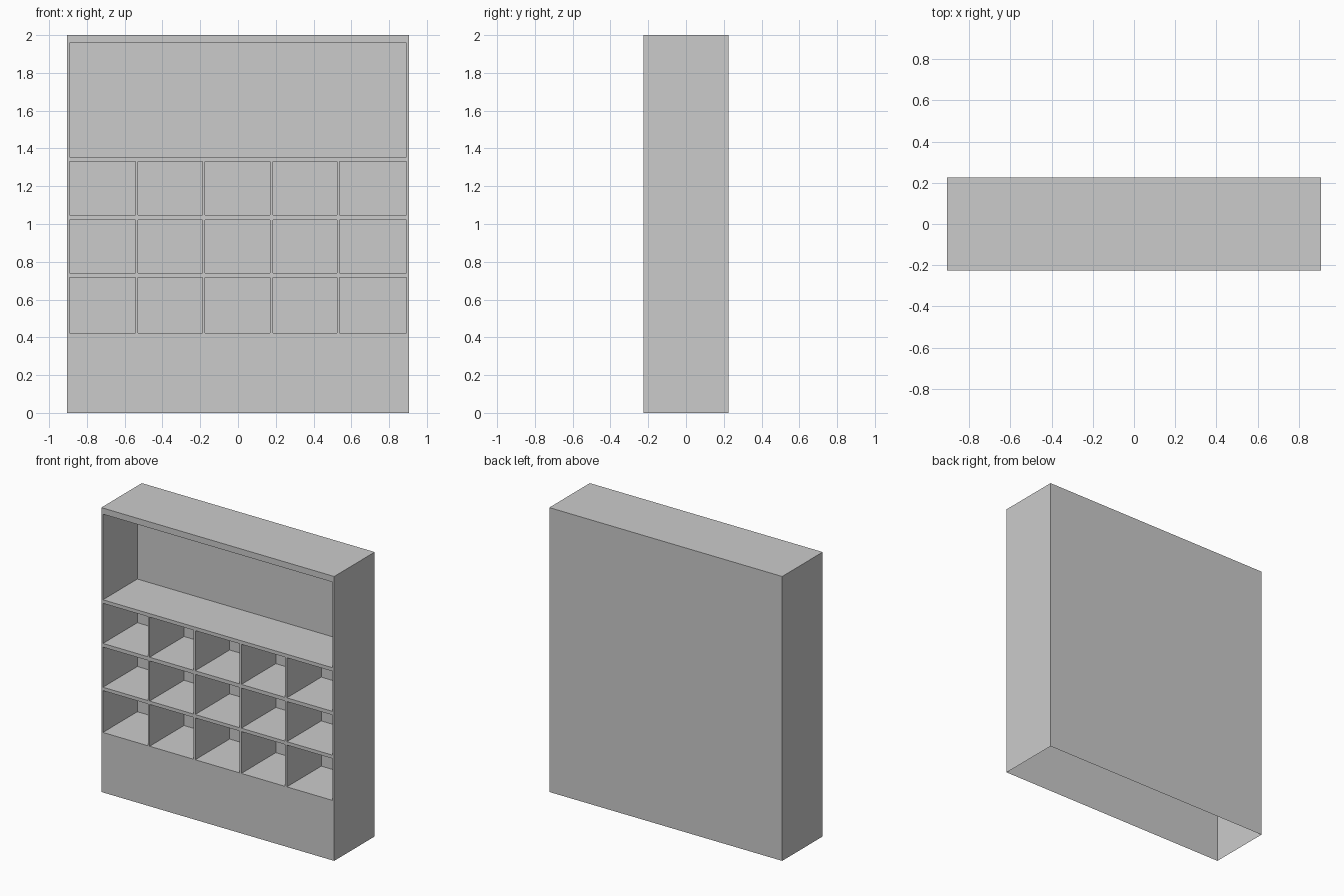
import bpy, bmesh

if "Cube" in bpy.data.objects:
    bpy.data.objects.remove(bpy.data.objects["Cube"])

W, D, H = 0.906, 0.225, 2.0       # half width, half depth, height
BACK = 0.157                      # back plane of the compartments
COLS = [(-0.893, -0.543), (-0.53, -0.189), (-0.175, 0.17),
        (0.184, 0.525), (0.538, 0.893)]
ROWS = [(0.422, 0.716), (0.74, 1.022), (1.048, 1.33)]
BAY = (1.355, 1.957)


def make_object(name, bm):
    mesh = bpy.data.meshes.new(name)
    bm.to_mesh(mesh)
    bm.free()
    obj = bpy.data.objects.new(name, mesh)
    bpy.context.collection.objects.link(obj)


def open_box(name, lo, hi, missing, inward=False):
    """Thin-walled box with the sides facing the listed directions left out."""
    bm = bmesh.new()
    bmesh.ops.create_cube(bm, size=1)
    bm.normal_update()
    drop = [f for f in bm.faces
            if any(f.normal[axis] * sign > 0.5 for axis, sign in missing)]
    bmesh.ops.delete(bm, geom=drop, context='FACES')
    for v in bm.verts:
        v.co = [lo[i] if v.co[i] < 0 else hi[i] for i in range(3)]
    if inward:
        bmesh.ops.reverse_faces(bm, faces=bm.faces[:])
    make_object(name, bm)


def front_panel(bm, x0, x1, z0, z1):
    bm.faces.new([bm.verts.new((x, -D, z))
                  for x, z in ((x0, z0), (x1, z0), (x1, z1), (x0, z1))])


# Outer carcass: sides, top and back, open at the front and underneath
open_box("carcass", (-W, -D, 0), (W, D, H), [(1, -1), (2, -1)])

# Front frame: plinth, rails and outer stiles, then dividers between cells
bm = bmesh.new()
levels = [(0, 0)] + ROWS + [BAY, (H, H)]
for (_, below), (above, _) in zip(levels, levels[1:]):
    front_panel(bm, -W, W, below, above)
for z0, z1 in ROWS + [BAY]:
    front_panel(bm, -W, COLS[0][0], z0, z1)
    front_panel(bm, COLS[-1][1], W, z0, z1)
for z0, z1 in ROWS:
    for (_, left), (right, _) in zip(COLS, COLS[1:]):
        front_panel(bm, left, right, z0, z1)
bmesh.ops.remove_doubles(bm, verts=bm.verts[:], dist=1e-5)
make_object("front_frame", bm)

# Wide display bay at the top
open_box("display_bay", (COLS[0][0], -D, BAY[0]), (COLS[-1][1], BACK, BAY[1]),
         [(1, -1)], inward=True)

# Three rows of five pigeonholes
for r, (z0, z1) in enumerate(ROWS):
    for c, (x0, x1) in enumerate(COLS):
        open_box(f"pigeonhole_{r + 1}_{c + 1}", (x0, -D, z0), (x1, BACK, z1),
                 [(1, -1)], inward=True)
